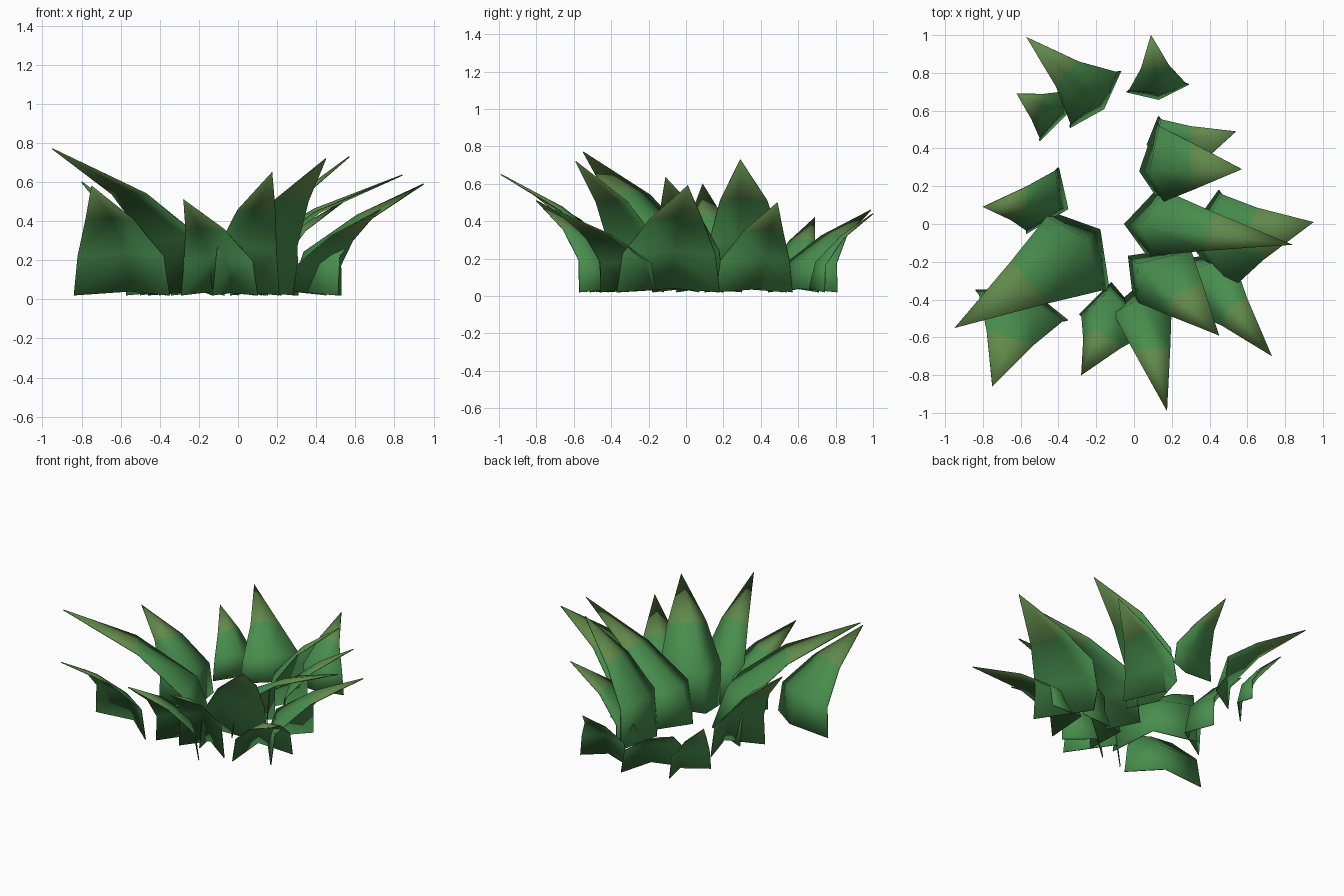
import bpy
import bmesh
from mathutils import Vector

if "Cube" in bpy.data.objects:
    bpy.data.objects.remove(bpy.data.objects["Cube"])


def material(name, rgb):
    m = bpy.data.materials.new(name)
    m.diffuse_color = (*rgb, 1)
    m.use_nodes = True
    m.node_tree.nodes["Principled BSDF"].inputs["Base Color"].default_value = m.diffuse_color
    return m


GREEN = material("leaf_green", (0.065, 0.27, 0.075))
OLIVE = material("leaf_tip_olive", (0.12, 0.25, 0.07))


def leaf(name, c1, c2, rib, tip, shoulder=0.84):
    """Arched, keeled blade: two ground corners, an inner midrib foot and a tip."""
    c1, c2 = Vector((*c1, 0.02)), Vector((*c2, 0.02))
    rib, tip = Vector((*rib, 0.04)), Vector(tip)
    centre = (c1 + c2) / 2

    def along(foot, u, h):
        p = foot.lerp(tip, u)
        p.z = h * tip.z
        return p

    # rows: edge travel, edge height, edge width, midrib travel, midrib height
    rows = [(0.03, 0.38, 0.93, 0.10, 0.41),
            (0.40, 0.70, shoulder, 0.50, 0.73)]
    bm = bmesh.new()
    grid = [[bm.verts.new(p) for p in (c1, rib, c2)]]
    for eu, eh, w, mu, mh in rows:
        grid.append([bm.verts.new(p) for p in (
            along(centre.lerp(c1, w), eu, eh),
            along(rib, mu, mh),
            along(centre.lerp(c2, w), eu, eh))])
    for a, b in zip(grid, grid[1:]):
        for i in range(2):
            bm.faces.new((a[i], a[i + 1], b[i + 1], b[i]))
    end = bm.verts.new(tip)
    for i in range(2):
        f = bm.faces.new((grid[-1][i], grid[-1][i + 1], end))
        f.material_index = 1
    bm.normal_update()
    # inner face of the blade looks upward
    if sum(f.normal.z for f in bm.faces) < 0:
        bmesh.ops.reverse_faces(bm, faces=bm.faces[:])
    for f in bm.faces:
        f.smooth = True
    mesh = bpy.data.meshes.new(name)
    bm.to_mesh(mesh)
    bm.free()
    mesh.materials.append(GREEN)
    mesh.materials.append(OLIVE)
    obj = bpy.data.objects.new(name, mesh)
    bpy.context.collection.objects.link(obj)
    # thin blade with a soft rim, so both sides are modelled
    mod = obj.modifiers.new("thickness", 'SOLIDIFY')
    mod.thickness = 0.006
    mod.offset = 0


# small separate leaves at the back
leaf("back_leaf_right", (-.04, .70), (.29, .74), (.13, .66), (.09, 1.0, .44), .75)
leaf("back_leaf_large", (-.34, .51), (-.07, .81), (-.16, .61), (-.57, .99, .46), .75)
leaf("back_leaf_left", (-.50, .44), (-.37, .71), (-.36, .58), (-.62, .69, .42))

# left side of the clump
leaf("left_leaf_back", (-.40, .30), (-.57, -.05), (-.35, .08), (-.80, .09, .60))
leaf("left_leaf_large", (-.46, .07), (-.13, -.36), (-.18, -.03), (-.95, -.55, .77), .9)
leaf("left_leaf_front", (-.84, -.35), (-.35, -.51), (-.55, -.35), (-.75, -.86, .58))

# front of the clump
leaf("front_leaf_large", (-.13, -.46), (.21, -.45), (.02, -.33), (.175, -.99, .65), .95)
leaf("front_leaf_small", (-.29, -.48), (.10, -.57), (-.12, -.31), (-.28, -.80, .51))

# right side of the clump
leaf("right_leaf_tall_front", (.31, -.12), (.00, -.42), (-.03, -.17), (.45, -.59, .72), .95)
leaf("right_leaf_low_front", (.53, -.16), (.28, -.46), (.28, -.18), (.73, -.70, .46))
leaf("right_leaf_outer", (.45, .18), (.51, -.37), (.27, -.07), (.95, .01, .59))
leaf("right_leaf_middle", (.14, .20), (.08, -.18), (-.05, 0), (.84, -.11, .635), .9)
leaf("right_leaf_tall_back", (.12, .54), (.15, .10), (.03, .28), (.57, .29, .73), .95)
leaf("right_leaf_low_back", (.13, .57), (.22, .16), (.07, .42), (.54, .49, .50))
